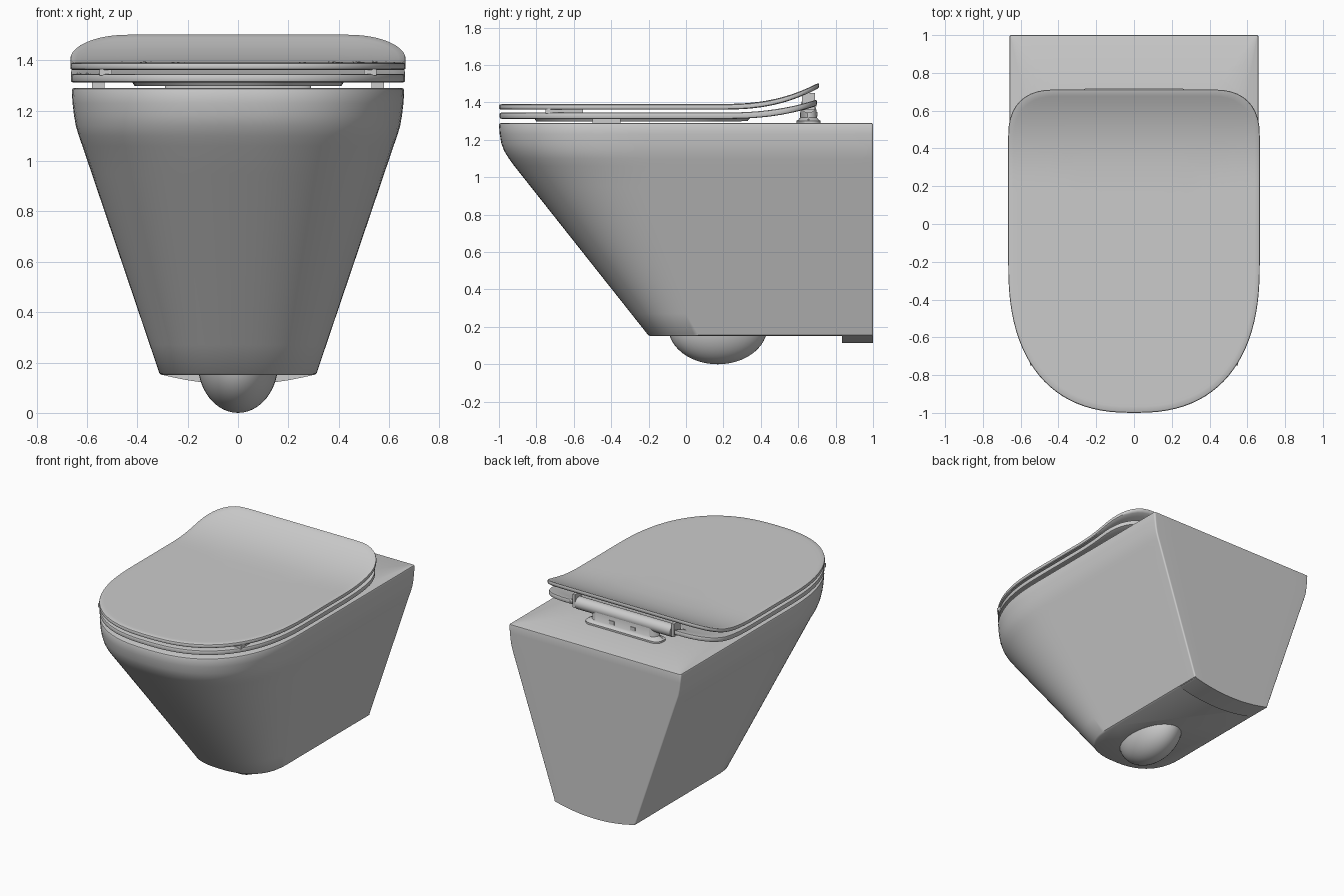
import bpy, bmesh, math
from mathutils import Matrix

if "Cube" in bpy.data.objects:
    bpy.data.objects.remove(bpy.data.objects["Cube"])


def finish(bm, name, angle=35):
    bmesh.ops.recalc_face_normals(bm, faces=bm.faces)
    me = bpy.data.meshes.new(name)
    bm.to_mesh(me)
    bm.free()
    ob = bpy.data.objects.new(name, me)
    bpy.context.collection.objects.link(ob)
    bpy.ops.object.select_all(action='DESELECT')
    ob.select_set(True)
    bpy.context.view_layer.objects.active = ob
    bpy.ops.object.shade_smooth_by_angle(angle=math.radians(angle))
    return ob


def outline(w, f, yc, back, rc, n=2.45):
    """Plan shape: straight back, rounded back corners, straight sides, superelliptic front."""
    e = 2 / n
    half = [((w - rc) * i / 5, back) for i in range(5)]
    for i in range(10):
        a = math.pi / 2 * i / 10
        half.append((w - rc + rc * math.sin(a) ** e, back - rc + rc * math.cos(a) ** e))
    for i in range(12):
        half.append((w, back - rc + (yc - back + rc) * i / 12))
    for i in range(25):
        a = math.pi / 2 * i / 24
        half.append((w * max(math.cos(a), 0) ** e if i < 24 else 0,
                     yc - (yc - f) * math.sin(a) ** e))
    return half + [(-x, y) for x, y in half[-2:0:-1]]


def ring(z, *args):
    return [(x, y, z) for x, y in outline(*args)]


def scaled(r, s, z):
    return [(x * s, -0.15 + (y + 0.15) * s, z) for x, y, _ in r]


def mix(a, b, steps):
    return [[tuple(p + (q - p) * k / steps for p, q in zip(u, v)) for u, v in zip(a, b)]
            for k in range(1, steps)]


def loft(name, rings, bend=0, closed=False, angle=35):
    """Skin a stack of rings; bend lifts the rear end upward."""
    bm = bmesh.new()
    rows = [[bm.verts.new((x, y, z + bend * max(0, (y - 0.2) / 0.5) ** 2.4))
             for x, y, z in r] for r in rings]
    pairs = list(zip(rows, rows[1:]))
    if closed:
        pairs.append((rows[-1], rows[0]))
    else:
        bm.faces.new(rows[0])
        bm.faces.new(rows[-1])
    n = len(rows[0])
    for a, b in pairs:
        for i in range(n):
            j = (i + 1) % n
            bm.faces.new((a[i], a[j], b[j], b[i]))
    return finish(bm, name, angle)


def box(name, x, y, z):
    bm = bmesh.new()
    bmesh.ops.create_cube(bm, size=1)
    for v in bm.verts:
        for i, (lo, hi) in enumerate((x, y, z)):
            v.co[i] = lo if v.co[i] < 0 else hi
    return finish(bm, name)


# Ceramic body: tapered outer shell, rim and inner basin in one skin
top = ring(1.28, 0.66, -1, -0.2, 1, 0.012)
body = [ring(0.15, 0.302, -0.192, 0.1, 0.995, 0.012),
        ring(0.157, 0.312, -0.203, 0.1, 1, 0.012)]
low = body[-1]
bend_ring = ring(1.06, 0.618, -0.918, -0.17, 1, 0.012)
body += mix(low, bend_ring, 8) + [bend_ring]
for z, w, f in ((1.1, 0.632, -0.947), (1.14, 0.644, -0.972), (1.18, 0.651, -0.987), (1.23, 0.657, -0.996)):
    body.append(ring(z, w, f, -0.2, 1, 0.012))
body += [top, ring(1.287, 0.657, -0.997, -0.2, 0.998, 0.012),
         ring(1.29, 0.65, -0.99, -0.2, 0.99, 0.012)]
for z, w, f, b in ((1.29, 0.47, -0.82, 0.4), (1.27, 0.45, -0.8, 0.38), (1.1, 0.43, -0.76, 0.37),
                   (0.8, 0.34, -0.55, 0.35), (0.5, 0.2, -0.22, 0.32), (0.3, 0.11, 0.0, 0.28)):
    body.append(ring(z, w, f, (f + b) / 2 - 0.05, b, w * 0.8, 2.2))
loft("ceramic_body", body)

# Trap bulge under the body
bm = bmesh.new()
bmesh.ops.create_uvsphere(bm, u_segments=40, v_segments=24, radius=1,
                          matrix=Matrix.Translation((0, 0.17, 0.2)) @ Matrix.Diagonal((0.16, 0.265, 0.2, 1)))
finish(bm, "trap_bulge")

# Curved lip along the rear bottom edge
bm = bmesh.new()
arc = [(0.308 * i / 10, 0.113 + 0.04 * (i / 10) ** 2) for i in range(-10, 11)]
arc += [(0.308, 0.17), (-0.308, 0.17)]
face = bm.faces.new([bm.verts.new((x, 0.835, z)) for x, z in arc])
ext = bmesh.ops.extrude_face_region(bm, geom=[face])
bmesh.ops.translate(bm, vec=(0, 0.165, 0), verts=[g for g in ext["geom"] if isinstance(g, bmesh.types.BMVert)])
finish(bm, "rear_lip")

# Lid with upswept back
edge = ring(0, 0.666, -1, -0.2, 0.712, 0.25)
inner = (0.2, 0.4, 0.55, 0.68, 0.78, 0.86, 0.92, 0.96)
lid = [scaled(edge, s, 1.362) for s in inner]
lid += [scaled(edge, s, z) for s, z in ((0.99, 1.362), (0.998, 1.366), (1, 1.372), (1, 1.381),
                                       (0.997, 1.387), (0.99, 1.39))]
lid += [scaled(edge, s, 1.391) for s in reversed(inner)]
loft("lid", lid, bend=0.11)

# Seat ring with a lower inner ridge
edge = ring(0, 0.664, -0.997, -0.2, 0.70, 0.25)
hole = (-0.73, -0.2, 0.26, 0.3, 2.3)
in_top = ring(1.335, 0.37, *hole)
in_low = ring(1.305, 0.37, *hole)
ridge_low = ring(1.298, 0.41, -0.8, -0.2, 0.33, 0.3, 2.3)
ridge_top = ring(1.312, 0.42, -0.81, -0.2, 0.34, 0.3, 2.3)
out_top, out_low = scaled(edge, 0.985, 1.346), scaled(edge, 0.985, 1.312)
seat = [in_low, in_top] + mix(in_top, out_top, 8) + [out_top, scaled(edge, 0.997, 1.343),
        scaled(edge, 1, 1.337), scaled(edge, 1, 1.321), scaled(edge, 0.997, 1.315), out_low]
seat += mix(out_low, ridge_top, 8) + [ridge_top, ridge_low]
seat_ob = loft("seat", seat, bend=0.07, closed=True)

# Notch in the back of the seat for the hinge
cutter = box("hinge_notch_cutter", (-0.4, 0.4), (0.6, 0.8), (1.25, 1.5))
cutter.hide_render = True
cutter.hide_viewport = True
mod = seat_ob.modifiers.new("notch", 'BOOLEAN')
mod.operation = 'DIFFERENCE'
mod.object = cutter

# Hinge bar, foot plate, lid arms and release buttons
bm = bmesh.new()
bmesh.ops.create_cone(bm, cap_ends=True, segments=32, radius1=0.042, radius2=0.042, depth=0.73,
                      matrix=Matrix.Translation((0, 0.655, 1.385)) @ Matrix.Rotation(math.pi / 2, 4, 'Y'))
finish(bm, "hinge_bar")
loft("hinge_foot", [ring(z, w, f, f + 0.05, b, 0.05, 2) for z, w, f, b in
                    ((1.285, 0.29, 0.59, 0.72), (1.302, 0.29, 0.59, 0.72), (1.306, 0.28, 0.6, 0.71),
                     (1.32, 0.255, 0.61, 0.7), (1.38, 0.25, 0.612, 0.695))])
for side, tag in ((-1, "left"), (1, "right")):
    def span(a, b):
        return tuple(sorted((side * a, side * b)))
    box(f"lid_arm_{tag}", span(0.37, 0.39), (0.62, 0.69), (1.36, 1.45))
    box(f"release_button_{tag}", span(0.06, 0.1), (0.68, 0.702), (1.325, 1.35))
    box(f"lid_bumper_{tag}", span(0.5, 0.55), (-0.75, -0.55), (1.34, 1.365))
    box(f"seat_bumper_{tag}", span(0.53, 0.58), (-0.5, -0.35), (1.285, 1.315))
